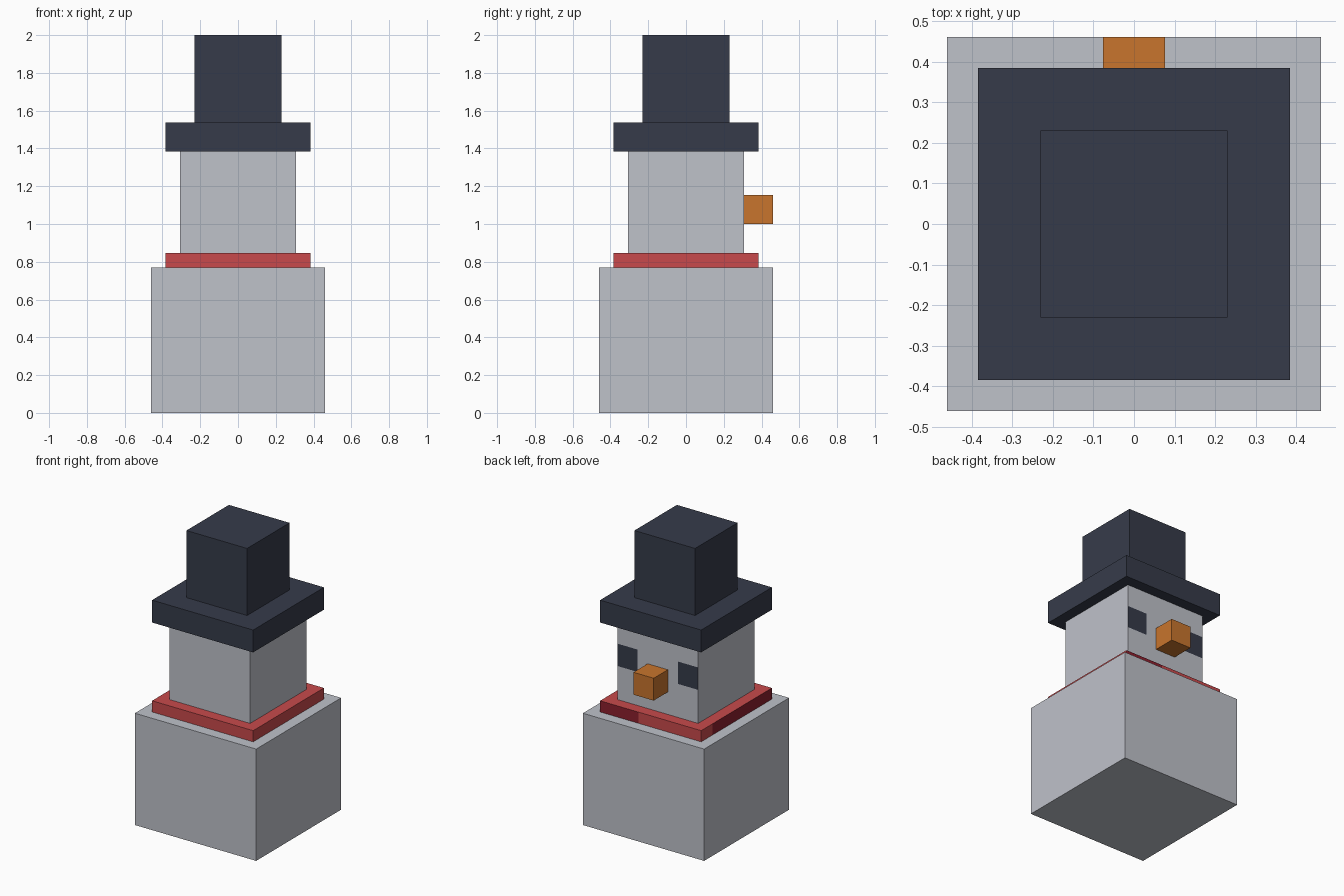
import bpy
import bmesh

cube = bpy.data.objects.get("Cube")
if cube:
    bpy.data.objects.remove(cube, do_unlink=True)

U = 2 / 26  # one block unit; the figure is 26 units tall


def material(name, rgb):
    linear = [((c / 255 + 0.055) / 1.055) ** 2.4 for c in rgb]
    mat = bpy.data.materials.new(name)
    mat.use_nodes = True
    mat.diffuse_color = (*linear, 1)
    bsdf = mat.node_tree.nodes["Principled BSDF"]
    bsdf.inputs["Base Color"].default_value = (*linear, 1)
    bsdf.inputs["Roughness"].default_value = 0.9
    return mat


snow = material("snow_white", (191, 194, 202))
charcoal = material("charcoal_blue", (54, 59, 74))
red = material("scarf_red", (200, 74, 76))
dark_red = material("scarf_dark_red", (140, 31, 46))
orange = material("carrot_orange", (200, 117, 45))


def block(name, width, bottom, top, mats, y=0, cuts=(), painted=None):
    """Square block in units; cuts are (axis, position), painted is a face rule."""
    bm = bmesh.new()
    bmesh.ops.create_cube(bm, size=1)
    for v in bm.verts:
        v.co.x *= width
        v.co.y = v.co.y * width + y
        v.co.z = bottom + (v.co.z + 0.5) * (top - bottom)
    for axis, pos in cuts:
        point, normal = [0, 0, 0], [0, 0, 0]
        point[axis], normal[axis] = pos, 1
        bmesh.ops.bisect_plane(bm, geom=bm.verts[:] + bm.edges[:] + bm.faces[:],
                               plane_co=point, plane_no=normal)
    bm.normal_update()
    if painted:
        for f in bm.faces:
            f.material_index = int(painted(f.calc_center_median(), f.normal))
    bmesh.ops.scale(bm, vec=(U, U, U), verts=bm.verts[:])
    mesh = bpy.data.meshes.new(name)
    bm.to_mesh(mesh)
    bm.free()
    for mat in mats:
        mesh.materials.append(mat)
    obj = bpy.data.objects.new(name, mesh)
    bpy.context.collection.objects.link(obj)
    return obj


# Face rules: the face looks towards +y
def is_eye(c, n):
    return n.y > 0.9 and abs(c.x) > 2 and 14 < c.z < 16


def is_scarf_patch(c, n):
    return (n.y > 0.9 and c.x > 1.2) or (n.x < -0.9 and c.y < 3.4)


# Body, scarf and head
block("body", 12, 0, 10, [snow])
block("scarf", 10, 10, 11, [red, dark_red],
      cuts=[(0, 1.2), (1, 3.4)], painted=is_scarf_patch)
block("head", 8, 11, 18, [snow, charcoal],
      cuts=[(0, -2), (0, 2), (2, 14), (2, 16)], painted=is_eye)

# Nose
block("nose", 2, 13, 15, [orange], y=5)

# Hat
block("hat_brim", 10, 18, 20, [charcoal])
block("hat_crown", 6, 20, 26, [charcoal])
